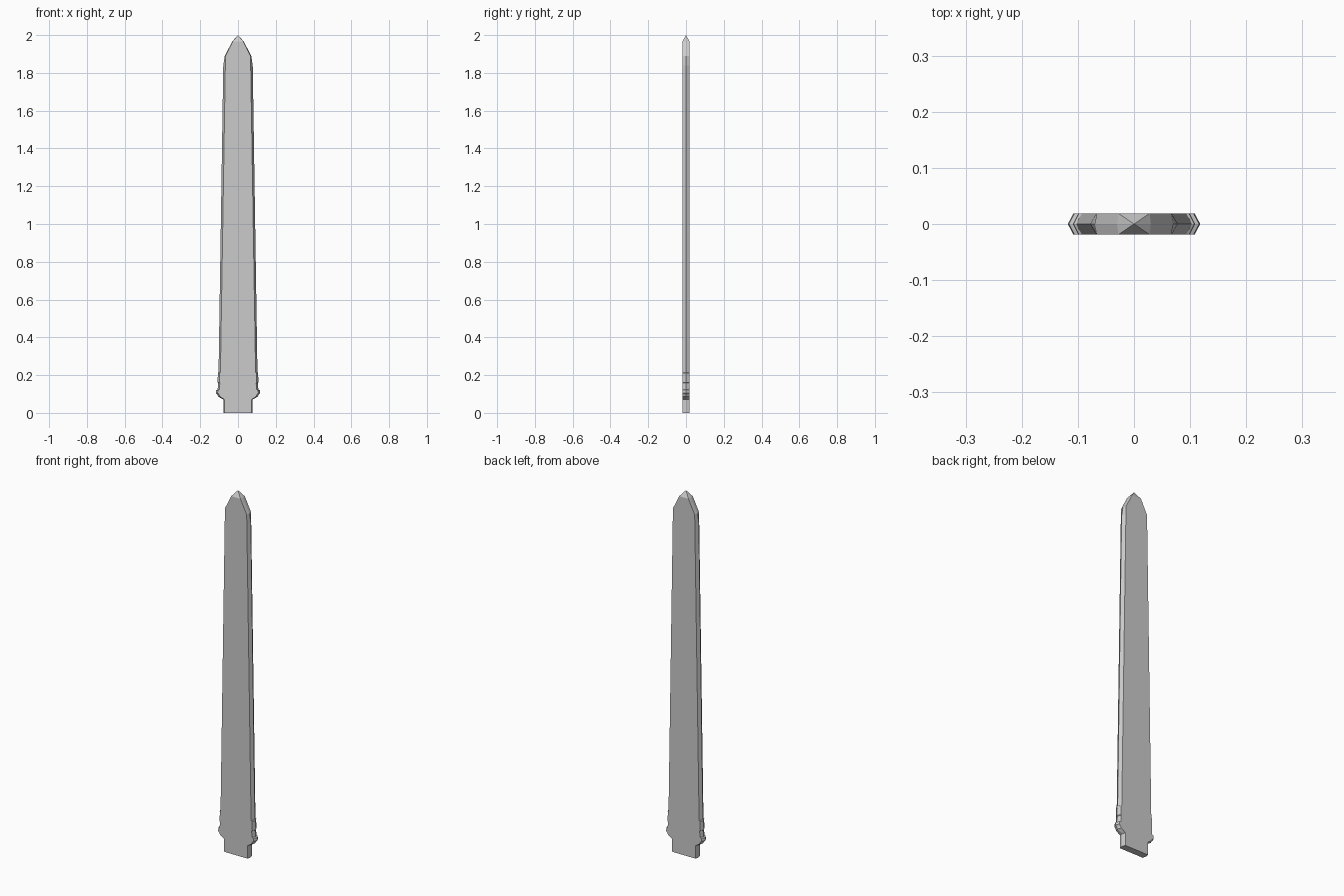
import bpy, bmesh

if "Cube" in bpy.data.objects:
    bpy.data.objects.remove(bpy.data.objects["Cube"])

HALF = 0.019  # half thickness of the flat faces

# Outline rows from bottom to top: z, half width at the edge, half width of the flat
ROWS = [
    (0.00, 0.076, 0.071), (0.07, 0.076, 0.071),      # tang
    (0.075, 0.086, 0.077), (0.087, 0.105, 0.096),    # shoulder lugs
    (0.097, 0.109, 0.100), (0.105, 0.118, 0.108),
    (0.12, 0.116, 0.106), (0.123, 0.108, 0.099),
    (0.158, 0.105, 0.096), (0.161, 0.109, 0.099),    # small collar
    (0.208, 0.106, 0.097), (0.212, 0.108, 0.098),
    (0.215, 0.103, 0.093),                           # main blade
    (1.84, 0.078, 0.067), (1.89, 0.070, 0.066),
    (1.967, 0.030, 0.028),                           # blunt point
]

bm = bmesh.new()
rings = []
for z, edge, flat in ROWS:
    section = [(edge, 0), (flat, HALF), (-flat, HALF),
               (-edge, 0), (-flat, -HALF), (flat, -HALF)]
    rings.append([bm.verts.new((x, y, z)) for x, y in section])

# Skin between neighbouring sections
for low, high in zip(rings, rings[1:]):
    for i in range(6):
        j = (i + 1) % 6
        bm.faces.new((low[i], low[j], high[j], high[i]))

# Flat bottom and pointed tip
bm.faces.new(rings[0][::-1])
tip = bm.verts.new((0, 0, 2.0))
for i in range(6):
    bm.faces.new((rings[-1][i], rings[-1][(i + 1) % 6], tip))

bmesh.ops.recalc_face_normals(bm, faces=bm.faces[:])
mesh = bpy.data.meshes.new("blade")
bm.to_mesh(mesh)
bm.free()
blade = bpy.data.objects.new("blade", mesh)
bpy.context.collection.objects.link(blade)
